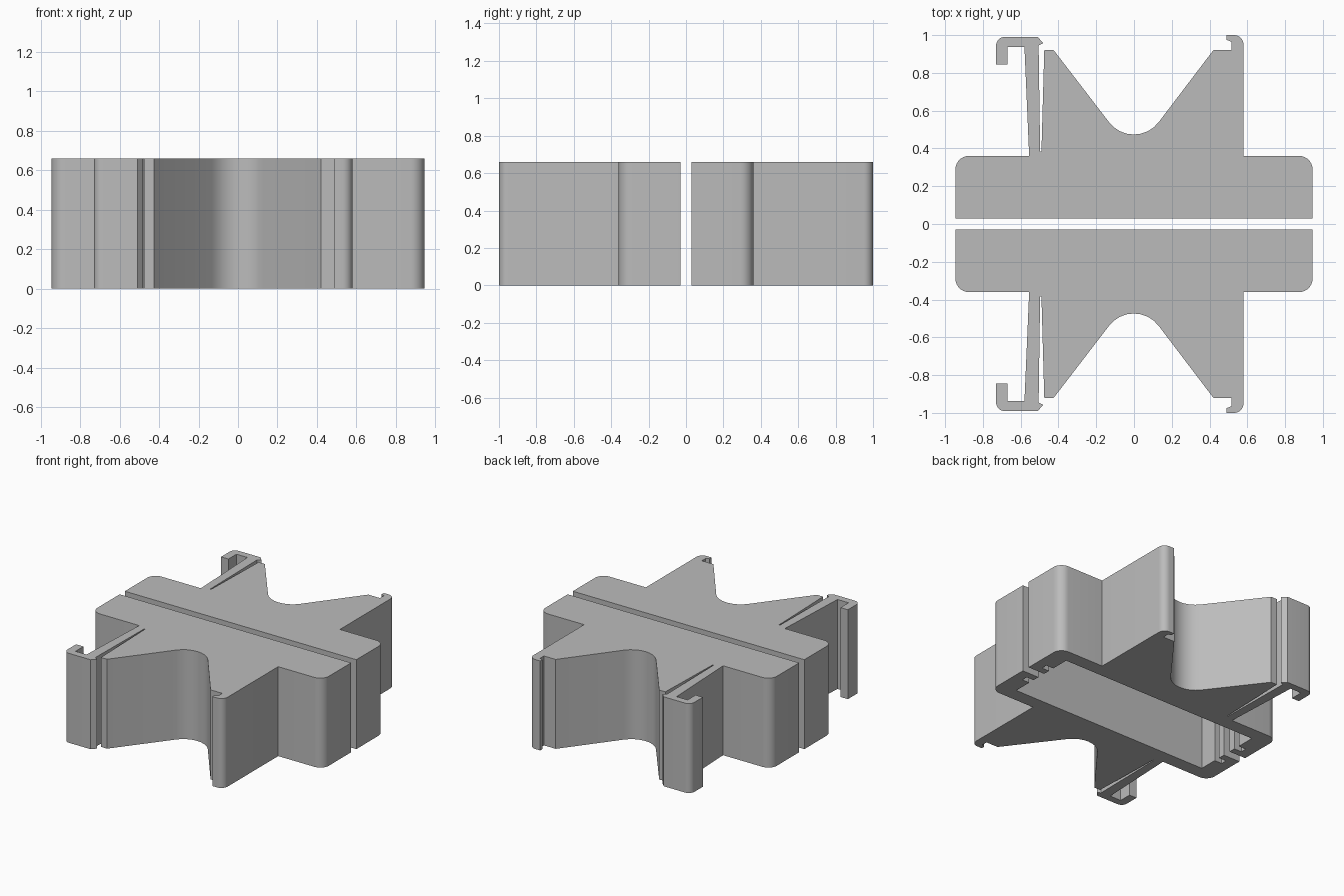
import bpy, bmesh, math
from mathutils import Vector

HEIGHT = 0.66
POCKET_TOP = 0.56

cube = bpy.data.objects.get("Cube")
if cube:
    bpy.data.objects.remove(cube, do_unlink=True)

grey = bpy.data.materials.new("plain grey")
grey.use_nodes = True
COLOUR = (0.5, 0.5, 0.5, 1)
grey.diffuse_color = COLOUR
grey.node_tree.nodes["Principled BSDF"].inputs["Base Color"].default_value = COLOUR


def outline(corners, steps=8):
    """Turn (x, y[, radius]) corners into points, rounding those with a radius."""
    pts = []
    n = len(corners)
    for i, c in enumerate(corners):
        p = Vector(c[:2])
        if len(c) == 2:
            pts.append(p)
            continue
        a = (Vector(corners[i - 1][:2]) - p).normalized()
        b = (Vector(corners[(i + 1) % n][:2]) - p).normalized()
        half = a.angle(b) / 2
        centre = p + (a + b).normalized() * (c[2] / math.sin(half))
        start = p + a * (c[2] / math.tan(half)) - centre
        end = p + b * (c[2] / math.tan(half)) - centre
        sweep = start.angle(end)
        for k in range(steps + 1):
            t = k / steps
            pts.append(centre + (start * math.sin((1 - t) * sweep)
                                 + end * math.sin(t * sweep)) / math.sin(sweep))
    return pts


def extrude(name, pts, z0, z1, side):
    """Prism from a flat outline; side = -1 flips it to the front."""
    bm = bmesh.new()
    face = bm.faces.new([bm.verts.new((p.x, p.y * side, z0)) for p in pts])
    res = bmesh.ops.extrude_face_region(bm, geom=[face])
    top = [v for v in res["geom"] if isinstance(v, bmesh.types.BMVert)]
    bmesh.ops.translate(bm, verts=top, vec=(0, 0, z1 - z0))
    bmesh.ops.recalc_face_normals(bm, faces=bm.faces)
    mesh = bpy.data.meshes.new(name)
    bm.to_mesh(mesh)
    bm.free()
    mesh.materials.append(grey)
    obj = bpy.data.objects.new(name, mesh)
    bpy.context.collection.objects.link(obj)
    return obj


# Half body, counter-clockwise
block_right = [(-0.945, 0.03), (0.945, 0.03), (0.945, 0.36, 0.07), (0.58, 0.36)]
catch_lip = [(0.58, 1.0, 0.05), (0.49, 1.0), (0.49, 0.975), (0.515, 0.965),
             (0.515, 0.92)]
valley = [(0.42, 0.92), (0.0, 0.367, 0.165), (-0.425, 0.92), (-0.475, 0.92)]
slit = [(-0.49, 0.385), (-0.497, 0.385)]
clip_arm = [(-0.505, 0.945), (-0.48, 0.958), (-0.51, 0.99), (-0.73, 0.99, 0.045),
            (-0.73, 0.845), (-0.67, 0.845), (-0.67, 0.938), (-0.58, 0.938)]
block_left = [(-0.555, 0.36), (-0.945, 0.36, 0.07)]
body = outline(block_right + catch_lip + valley + slit + clip_arm + block_left)

# Underside pocket with a narrow groove in each end wall
right_wall = [(0.81, -0.01), (0.81, 0.08), (0.87, 0.08), (0.87, 0.125),
              (0.81, 0.125), (0.81, 0.26)]
pocket = outline(right_wall + [(-x, y) for x, y in reversed(right_wall)])

for side, label in ((1, "back"), (-1, "front")):
    half = extrude(label + "_half_body", body, 0, HEIGHT, side)
    cutter = extrude(label + "_pocket_cutter", pocket, -0.1, POCKET_TOP, side)
    cutter.hide_render = True
    cut = half.modifiers.new("pocket", "BOOLEAN")
    cut.operation = "DIFFERENCE"
    cut.solver = "EXACT"
    cut.object = cutter
    bpy.ops.object.select_all(action="DESELECT")
    half.select_set(True)
    bpy.context.view_layer.objects.active = half
    bpy.ops.object.modifier_apply(modifier=cut.name)
    bpy.data.objects.remove(cutter, do_unlink=True)
    bpy.ops.object.shade_smooth_by_angle(angle=math.radians(30))
